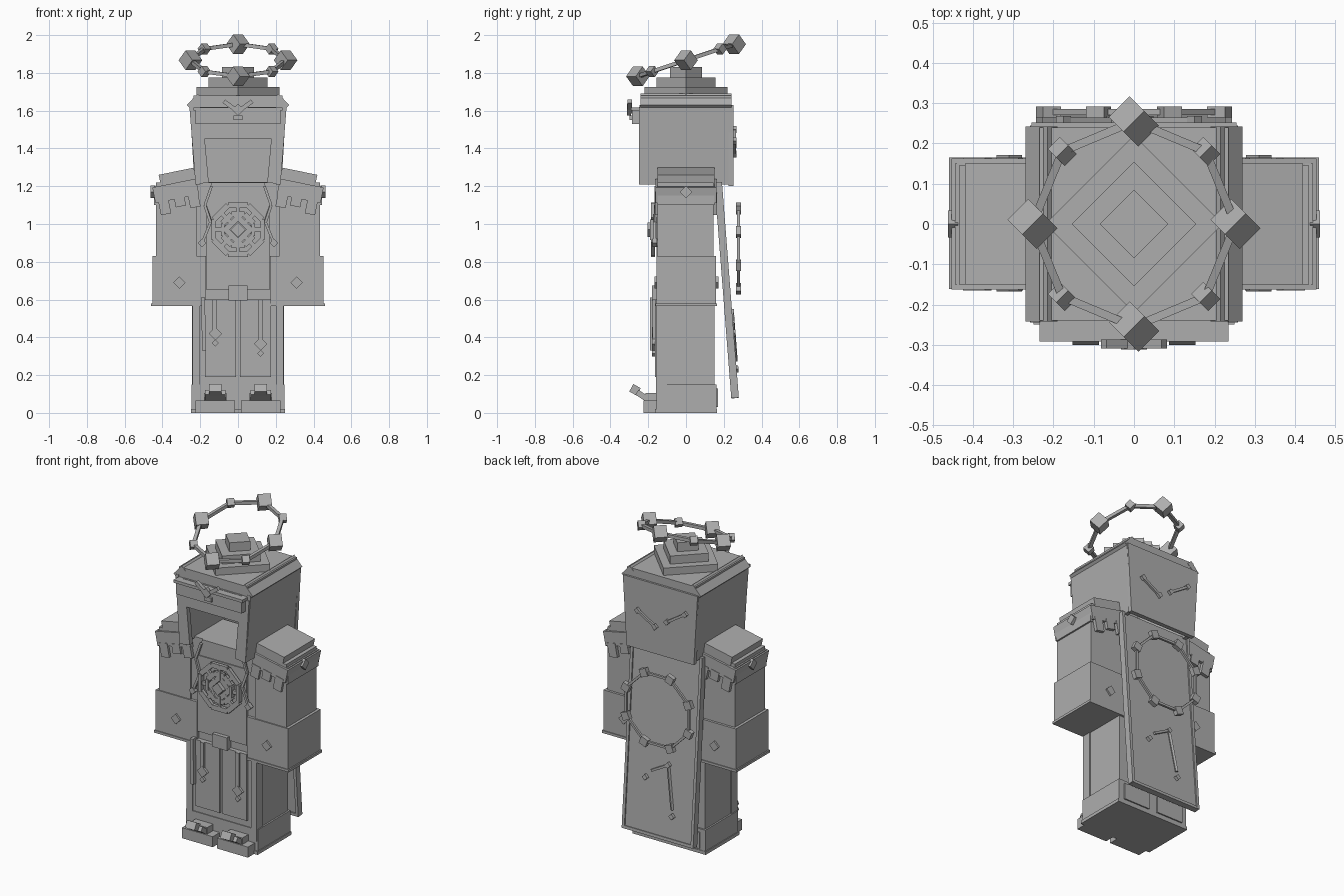
import bpy, bmesh, math
from mathutils import Vector, Matrix, Euler

old = bpy.data.objects.get("Cube")
if old:
    bpy.data.objects.remove(old)

GREY = (0.42, 0.42, 0.42, 1)
mat = bpy.data.materials.new("stone_grey")
mat.use_nodes = True
mat.diffuse_color = GREY
mat.node_tree.nodes["Principled BSDF"].inputs["Base Color"].default_value = GREY
Q = math.pi / 4


def finish(name, bm):
    bmesh.ops.recalc_face_normals(bm, faces=bm.faces)
    me = bpy.data.meshes.new(name)
    bm.to_mesh(me)
    bm.free()
    me.materials.append(mat)
    ob = bpy.data.objects.new(name, me)
    bpy.context.collection.objects.link(ob)
    return ob


def block(name, loc, size, rot=Matrix()):
    bm = bmesh.new()
    bmesh.ops.create_cube(bm, size=1, matrix=Matrix.Translation(loc) @ rot.to_4x4() @ Matrix.Diagonal((*size, 1)))
    return finish(name, bm)


def span(name, x, y, z):
    """Box given by its ranges on each axis."""
    return block(name, [(a + b) / 2 for a, b in (x, y, z)], [b - a for a, b in (x, y, z)])


def rod(name, a, b, w, d=None):
    a, b = Vector(a), Vector(b)
    rot = (b - a).to_track_quat('Z', 'Y').to_matrix()
    return block(name, (a + b) / 2, (w, d or w, (b - a).length), rot)


def prism(name, pts, y0, y1):
    """Outline in x and z, extruded along y."""
    bm = bmesh.new()
    f = bm.faces.new([bm.verts.new((x, y0, z)) for x, z in pts])
    ext = bmesh.ops.extrude_face_region(bm, geom=[f])
    bmesh.ops.translate(bm, vec=(0, y1 - y0, 0), verts=[v for v in ext["geom"] if isinstance(v, bmesh.types.BMVert)])
    return finish(name, bm)


def circle(c, r, n=8, off=0.0):
    return [Vector(c) + Vector((r * math.cos(off + i * math.tau / n), 0, r * math.sin(off + i * math.tau / n)))
            for i in range(n)]


def links(name, pts, w, d=None):
    for i, p in enumerate(pts):
        rod(name, p, pts[(i + 1) % len(pts)], w, d)


spin_y = Matrix.Rotation(Q, 3, 'Y')
spin_x = Matrix.Rotation(Q, 3, 'X')

# Robe, torso and base
span("torso", (-.225, .225), (-.14, .14), (.55, 1.22))
span("lower_robe", (-.235, .235), (-.152, .152), (.02, .6))
span("base_band", (-.245, .245), (-.157, .162), (.02, .15))
span("base_sole", (-.25, .25), (-.165, .165), (0, .02))
span("chest_panel", (-.168, .168), (-.156, -.13), (.65, 1.12))
span("buckle", (-.05, .05), (-.18, -.14), (.595, .675))
prism("collar", [(-.14, 1.22), (.14, 1.22), (.17, 1.1), (-.17, 1.1)], -.15, -.13)

for s in (-1, 1):
    def sx(a, b):
        return tuple(sorted((s * a, s * b)))

    # Robe front panels, rear base panels and feet
    span("skirt_panel", sx(.01, .175), (-.165, -.14), (.19, .6))
    span("skirt_edge", sx(.2, .24), (-.16, -.1), (.08, .57))
    span("rear_base_panel", sx(.03, .21), (.15, .17), (.03, .13))
    span("foot", sx(.015, .225), (-.225, -.15), (.0, .065))
    span("instep", sx(.06, .18), (-.215, -.15), (.06, .105))
    rod("toe_stem", (s * .12, -.2, .07), (s * .12, -.26, .11), .11, .03)
    block("toe_tip", (s * .12, -.27, .122), (.065, .045, .045), Matrix.Rotation(-.5, 3, 'X'))

    # Arms and wide cuffs
    span("upper_arm", sx(.22, .435), (-.15, .145), (.8, 1.22))
    span("cuff", sx(.17, .452), (-.157, .16), (.575, .83))
    span("cuff_hem", sx(.17, .46), (-.162, .165), (.565, .58))
    for y in (-.16, .163):
        block("cuff_diamond", (s * .31, y, .69), (.045, .016, .045), spin_y)

    # Shoulder caps with stepped fringe
    tilt = Matrix.Rotation(s * .2, 3, 'Y')
    block("shoulder_top", (s * .32, 0, 1.245), (.19, .3, .07), tilt)
    block("shoulder_cap", (s * .33, 0, 1.175), (.235, .325, .085), tilt)
    for k, (dx, h) in enumerate(((-.085, .05), (-.01, .03), (.075, .055))):
        for y in (-.155, .155):
            p = Vector((s * .325, y, 1.155)) + tilt @ Vector((s * dx, 0, -.02 - h / 2))
            block("shoulder_fringe", p, (.055, .02, h + .03), tilt)
    span("shoulder_side", sx(.425, .445), (-.15, .15), (1.1, 1.2))
    block("shoulder_gem", (s * .45, 0, 1.17), (.025, .047, .047), spin_x)

    # Hood side panels, sloping eaves and face frame
    prism("hood_side", [(s * .225, 1.21), (s * .258, 1.63), (s * .235, 1.63), (s * .2, 1.21)], -.245, .245)
    prism("hood_eave", [(s * .19, 1.665), (s * .215, 1.69), (s * .27, 1.63), (s * .25, 1.61)], -.242, .242)
    prism("hood_jamb", [(s * .155, 1.22), (s * .225, 1.21), (s * .25, 1.6), (s * .19, 1.6)], -.25, -.22)

    # Chest cords
    path = [(s * .14, -.16, 1.2), (s * .175, -.16, 1.1), (s * .145, -.165, 1.01), (s * .19, -.165, .9)]
    for a, b in zip(path, path[1:]):
        rod("chest_cord", a, b, .014)
    block("cord_bead", path[-1], (.032, .025, .032), spin_y)

# Skirt tassels
rod("sash_end", (-.185, -.165, .61), (-.18, -.165, .33), .05, .02)
for x, z in ((-.12, .42), (.12, .365)):
    span("tassel_cord", (x - .015, x + .01), (-.178, -.16), (z, .6))
    block("tassel_gem", (x, -.17, z), (.05, .02, .05), spin_y)
    block("tassel_bead", (x, -.17, z - .05), (.025, .018, .025), spin_y)

# Hood shell, brim and crest
prism("hood_back", [(-.23, 1.2), (.23, 1.2), (.255, 1.63), (-.255, 1.63)], .225, .252)
span("hood_roof", (-.235, .235), (-.24, .24), (1.61, 1.68))
span("hood_lintel", (-.2, .2), (-.25, -.21), (1.45, 1.62))
span("brim", (-.225, .225), (-.285, -.24), (1.53, 1.605))
span("brim_cap", (-.235, .235), (-.292, -.24), (1.6, 1.618))
for s in (-1, 1):
    rod("crest_wing", (0, -.298, 1.595), (s * .075, -.298, 1.65), .022)
block("crest_gem", (0, -.302, 1.605), (.045, .02, .045), spin_y)
span("crest_drop", (-.025, .025), (-.298, -.28), (1.55, 1.575))

# Diamond tiers on the roof
for r, z0, z1 in ((.22, 1.67, 1.725), (.155, 1.72, 1.775), (.085, 1.77, 1.83)):
    e = r * math.sqrt(2)
    block("roof_tier", (0, 0, (z0 + z1) / 2), (e, e, z1 - z0), Matrix.Rotation(Q, 3, 'Z'))

# Tilted halo of cubes
halo = [Vector((.252 * math.cos(i * Q), .255 * math.sin(i * Q), 1.867 + .085 * math.sin(i * Q))) for i in range(8)]
links("halo_rod", halo, .02)
cube_turn = Matrix.Rotation(Q, 3, 'Z') @ spin_x
for i, p in enumerate(halo):
    e = .042 if i % 2 else .073
    block("halo_cube", p, (e, e, e), cube_turn)

# Chest medallion
c = (0, -.175, .97)
links("medal_outer", circle(c, .14, off=Q / 2), .02, .03)
links("medal_inner", circle(c, .088, off=Q / 2), .018, .03)
for a, b in zip(circle(c, .05), circle(c, .14)):
    rod("medal_spoke", a, b, .016, .022)
links("medal_core_ring", circle(c, .065, 4), .014, .03)
block("medal_gem", (0, -.185, .97), (.055, .035, .055), spin_y)
span("medal_mount", (-.07, .07), (-.165, -.15), (.9, 1.04))

# Cloak, leaning back
lean = Matrix.Rotation(.078, 3, 'X')
mid = Vector((0, .215, .65))


def on_cloak(x, z, lift=.02):
    return mid + lean @ Vector((x, lift, z - .65))


block("cloak", mid, (.47, .024, 1.145), lean)
for s in (-1, 1):
    block("cloak_trim", on_cloak(s * .235, .65, 0), (.018, .04, 1.145), lean)
block("cloak_hem", on_cloak(0, .085, 0), (.47, .036, .018), lean)

# Cube ring behind the cloak
back_ring = circle((0, .278, .87), .23, off=Q / 2)
links("back_ring_rod", back_ring, .014)
for i, p in enumerate(back_ring):
    block("back_ring_cube", p, (.048, .028, .048), Matrix.Rotation(-(i + .5) * Q, 3, 'Y'))

# Pointer marks on the cloak and hood back
rod("cloak_pointer_long", on_cloak(-.05, .53), on_cloak(-.09, .27), .014)
rod("cloak_pointer_short", on_cloak(-.05, .53), on_cloak(.06, .47), .014)
for x, z in ((-.05, .53), (-.092, .23), (.1, .42)):
    block("cloak_bead", on_cloak(x, z), (.026, .02, .026), lean @ spin_y)
for a, b in (((.15, 1.44), (.03, 1.37)), ((-.05, 1.42), (-.175, 1.5))):
    p, q = [Vector((x, .257, z)) for x, z in (a, b)]
    rod("hood_pointer", p, q, .015)
    for end in (p, q):
        block("hood_bead", end, (.026, .022, .026), spin_y)
